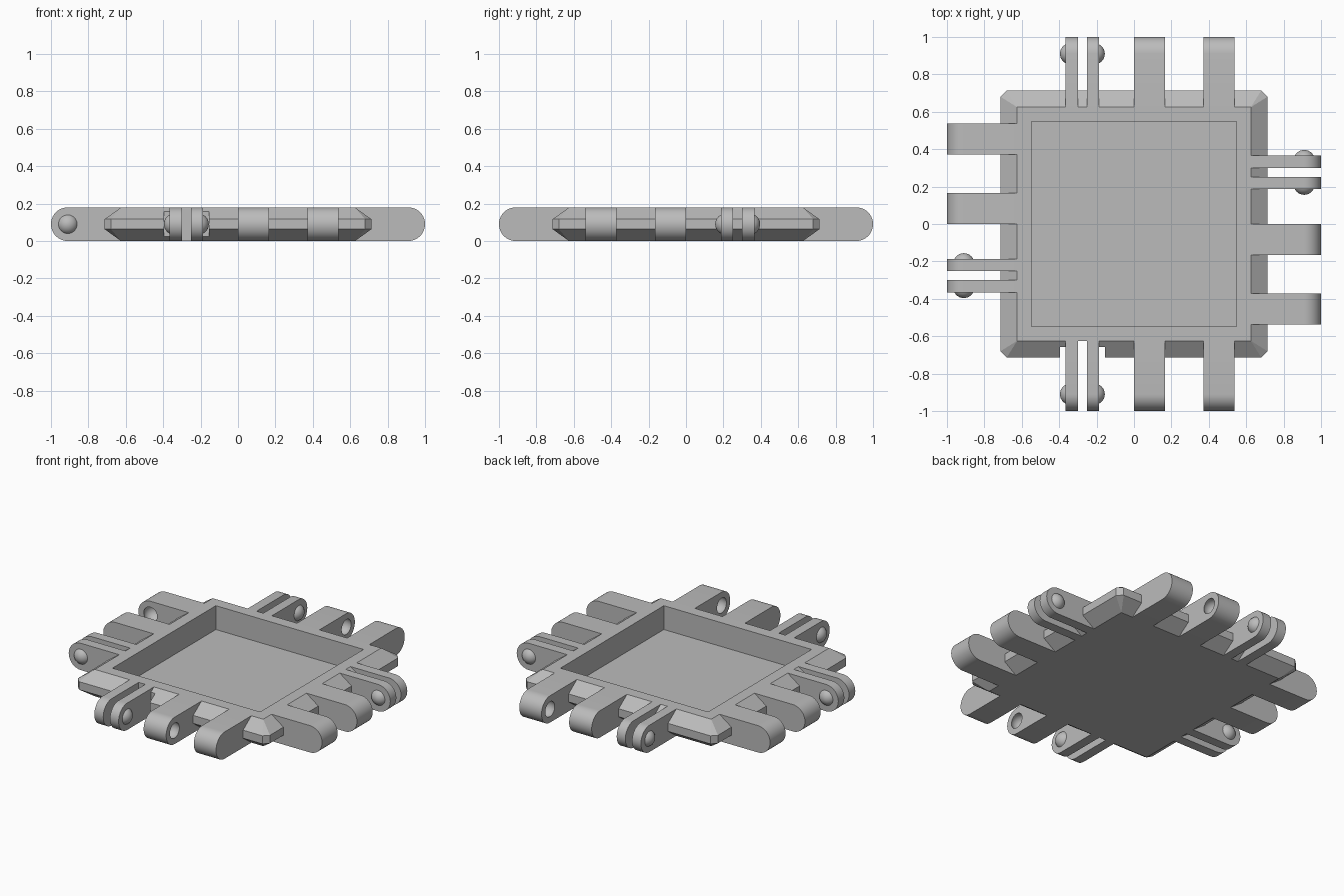
import bpy, bmesh, math
from mathutils import Matrix, Vector

cube = bpy.data.objects.get("Cube")
if cube:
    bpy.data.objects.remove(cube, do_unlink=True)

H = 0.18          # tile thickness
WALL = 0.625      # half width of the upright body
SKIRT = 0.713     # half width of the bevelled rim
POCKET = 0.548    # half width of the tray pocket
FLOOR = 0.02      # pocket floor height
PIVOT = 0.91      # hinge axis distance from centre
BALL = 0.057      # snap ball radius
SINK = 0.027      # ball centre depth below the arm face

grey = bpy.data.materials.new("grey_plastic")
grey.use_nodes = True
colour = (0.5, 0.5, 0.5, 1)
grey.diffuse_color = colour
grey.node_tree.nodes["Principled BSDF"].inputs["Base Color"].default_value = colour

# Each side is a mirror of the front side
SIDES = {
    "front": Matrix.Identity(4),
    "back": Matrix.Scale(-1, 4, (0, 1, 0)),
    "left": Matrix(((0, -1, 0, 0), (-1, 0, 0, 0), (0, 0, 1, 0), (0, 0, 0, 1))),
    "right": Matrix(((0, 1, 0, 0), (1, 0, 0, 0), (0, 0, 1, 0), (0, 0, 0, 1))),
}


def finish(name, bm, matrix=Matrix.Identity(4)):
    bm.transform(matrix)
    bmesh.ops.recalc_face_normals(bm, faces=bm.faces)
    mesh = bpy.data.meshes.new(name)
    bm.to_mesh(mesh)
    bm.free()
    mesh.materials.append(grey)
    obj = bpy.data.objects.new(name, mesh)
    bpy.context.collection.objects.link(obj)
    return obj


def select(obj):
    bpy.ops.object.select_all(action='DESELECT')
    obj.select_set(True)
    bpy.context.view_layer.objects.active = obj


def cut(obj, cutter):
    mod = obj.modifiers.new("cut", 'BOOLEAN')
    mod.operation = 'DIFFERENCE'
    mod.solver = 'EXACT'
    mod.object = cutter
    select(obj)
    bpy.ops.object.modifier_apply(modifier=mod.name)
    bpy.data.objects.remove(cutter, do_unlink=True)


def smooth(obj):
    select(obj)
    bpy.ops.object.shade_smooth_by_angle(angle=math.radians(30))


def box(name, x, y, z, matrix=Matrix.Identity(4)):
    bm = bmesh.new()
    bmesh.ops.create_cube(bm, size=1)
    for v in bm.verts:
        v.co = [lo + (c + 0.5) * (hi - lo) for c, (lo, hi) in zip(v.co, (x, y, z))]
    return finish(name, bm, matrix)


def arm(name, x0, x1, matrix):
    """Straight arm with a half round end at the hinge axis."""
    bm = bmesh.new()
    r, n = H / 2, 20
    outline = [(-WALL, 0), (-WALL, H)]
    for i in range(n + 1):
        a = math.pi * i / n
        outline.append((-PIVOT - r * math.sin(a), r + r * math.cos(a)))
    face = bm.faces.new([bm.verts.new((x0, y, z)) for y, z in outline])
    ext = bmesh.ops.extrude_face_region(bm, geom=[face])["geom"]
    bmesh.ops.translate(bm, vec=(x1 - x0, 0, 0),
                        verts=[g for g in ext if isinstance(g, bmesh.types.BMVert)])
    return finish(name, bm, matrix)


def ball(name, x, direction, matrix, cap=False):
    """Sphere just under an arm face; a cap keeps only its outer part."""
    bm = bmesh.new()
    bmesh.ops.create_uvsphere(bm, u_segments=32, v_segments=16, radius=BALL)
    bm.transform(Matrix.Rotation(math.pi / 2, 4, 'Y'))
    bm.transform(Matrix.Translation((x - direction * SINK, -PIVOT, H / 2)))
    if cap:
        bmesh.ops.bisect_plane(bm, geom=bm.verts[:] + bm.edges[:] + bm.faces[:],
                               plane_co=Vector((x - direction * 0.004, 0, 0)),
                               plane_no=Vector((direction, 0, 0)), clear_inner=True)
    return finish(name, bm, matrix)


# Tray body: hull of the upright square and the wider clipped rim
bm = bmesh.new()
clip = SKIRT - 0.033
for sx in (-1, 1):
    for sy in (-1, 1):
        for z in (0, H):
            bm.verts.new((sx * WALL, sy * WALL, z))
        for z in (0.063, 0.117):
            bm.verts.new((sx * SKIRT, sy * clip, z))
            bm.verts.new((sx * clip, sy * SKIRT, z))
bmesh.ops.convex_hull(bm, input=bm.verts)
bmesh.ops.dissolve_limit(bm, angle_limit=0.01, verts=bm.verts, edges=bm.edges)
body = finish("tray_body", bm)
cut(body, box("pocket_cutter", (-POCKET, POCKET), (-POCKET, POCKET), (FLOOR, 1)))

for side, m in SIDES.items():
    # Clearance around the pin arms, and the slot between them
    cut(body, box("notch_cutter", (-0.395, -0.155), (-1, -0.657), (-1, 1), m))
    cut(body, box("slot_cutter", (-0.3, -0.25), (-1, -WALL), (-1, 1), m))

    # Wide tabs with dimples on the faces that look at each other
    for label, x0, x1, face, d in (("inner", 0, 0.167, 0.167, 1),
                                   ("outer", 0.372, 0.537, 0.372, -1)):
        tab = arm(f"{side}_{label}_tab", x0, x1, m)
        cut(tab, ball("dimple_cutter", face, d, m))
        smooth(tab)

    # Thin flexing arms with snap balls on their outer faces
    for label, x0, x1, face, d in (("outer", -0.366, -0.3, -0.366, -1),
                                   ("inner", -0.25, -0.186, -0.186, 1)):
        smooth(arm(f"{side}_{label}_pin_arm", x0, x1, m))
        smooth(ball(f"{side}_{label}_snap_ball", face, d, m, cap=True))
